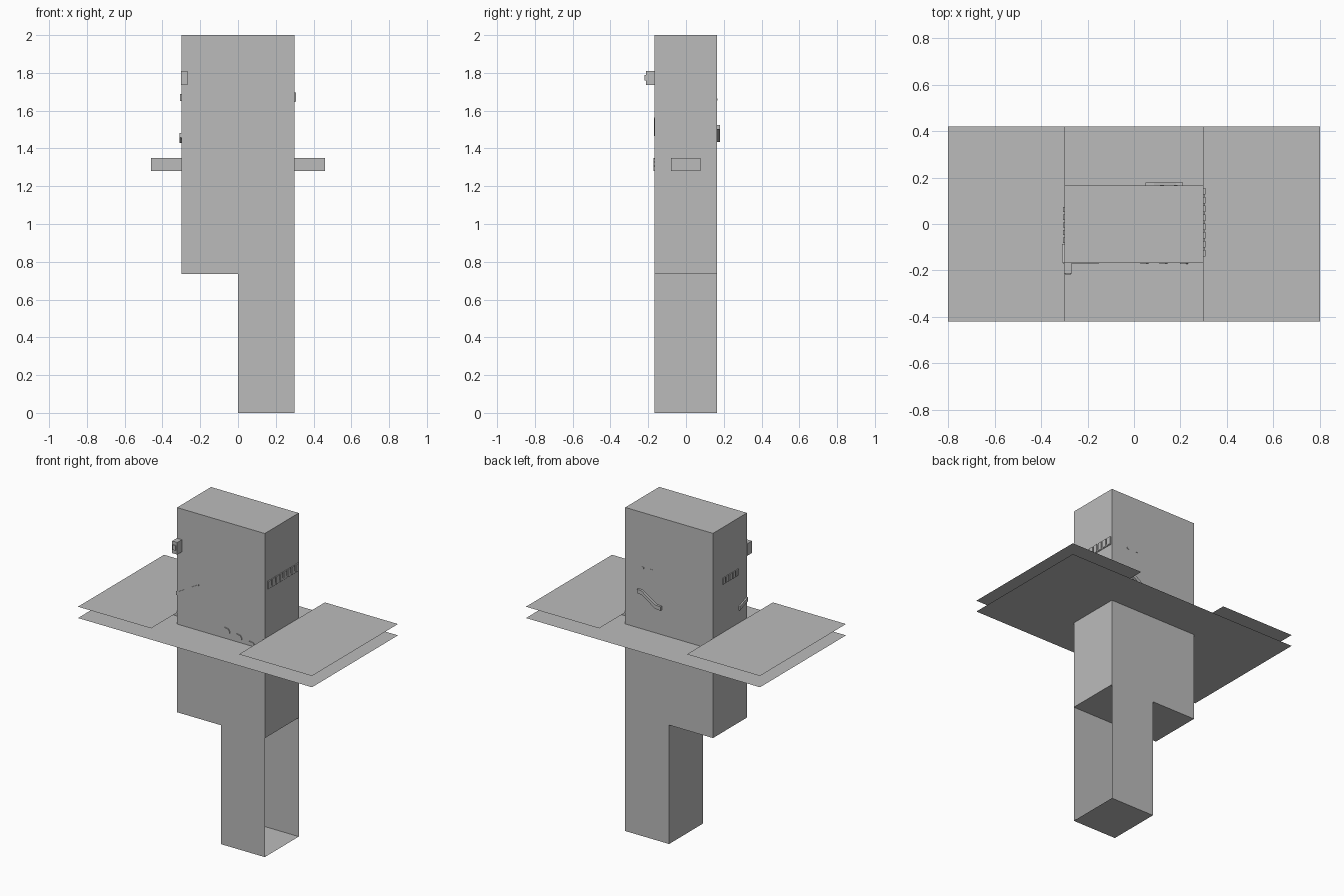
import bpy, bmesh, math
from mathutils import Vector

if "Cube" in bpy.data.objects:
    bpy.data.objects.remove(bpy.data.objects["Cube"])

grey = bpy.data.materials.new("plain_grey")
grey.diffuse_color = (0.5, 0.5, 0.5, 1)
grey.use_nodes = True
grey.node_tree.nodes["Principled BSDF"].inputs["Base Color"].default_value = grey.diffuse_color


def finish(name, bm):
    me = bpy.data.meshes.new(name)
    bm.to_mesh(me)
    bm.free()
    me.materials.append(grey)
    ob = bpy.data.objects.new(name, me)
    bpy.context.collection.objects.link(ob)
    return ob


def box(name, lo, hi, open_side=None):
    """Box between two corners; open_side removes the face pointing that way."""
    bm = bmesh.new()
    bmesh.ops.create_cube(bm, size=1)
    for v in bm.verts:
        v.co = Vector([lo[i] if v.co[i] < 0 else hi[i] for i in range(3)])
    bm.normal_update()
    if open_side:
        gone = [f for f in bm.faces if f.normal.dot(Vector(open_side)) > 0.9]
        bmesh.ops.delete(bm, geom=gone, context='FACES')
    return finish(name, bm)


def sheet(name, x0, x1, z):
    bm = bmesh.new()
    bm.faces.new([bm.verts.new((x, y, z)) for x, y in
                  ((x0, -0.42), (x1, -0.42), (x1, 0.42), (x0, 0.42))])
    return finish(name, bm)


def ribbon(name, pts, width, place, depth):
    """Flat bar following 2D points, raised by depth; place maps (u, v, d) to 3D."""
    bm = bmesh.new()
    rings = []
    for u, v in pts:
        rings.append([bm.verts.new(place(u, v + s * width / 2, d))
                      for s, d in ((-1, 0), (1, 0), (1, depth), (-1, depth))])
    for a, b in zip(rings, rings[1:]):
        for i in range(4):
            j = (i + 1) % 4
            bm.faces.new((a[i], a[j], b[j], b[i]))
    bm.faces.new(rings[0])
    bm.faces.new(rings[-1])
    bmesh.ops.recalc_face_normals(bm, faces=bm.faces)
    return finish(name, bm)


X, F, B = 0.3, -0.167, 0.165   # half width, front and back of the body

# Main body and the single leg, which is open on its right side
box("upper_body", (-X, F, 0.735), (X, B, 2.0))
box("leg", (0, F, 0), (X, B, 0.735), open_side=(1, 0, 0))

# Thin horizontal sheets with side stubs between them
sheet("wide_sheet", -0.8, 0.8, 1.28)
for side, s in (("left", -1), ("right", 1)):
    a, b = sorted((s * X, s * 0.8))
    sheet(side + "_upper_sheet", a, b, 1.35)
    a, b = sorted((s * X, s * 0.46))
    box(side + "_stub", (a, -0.08, 1.28), (b, 0.077, 1.35))

# Small block at the upper front left, with a raised face plate
box("corner_block", (-0.302, -0.212, 1.735), (-0.267, F, 1.81))
box("corner_block_plate", (-0.295, -0.219, 1.76), (-0.274, -0.212, 1.79))

# Bent bar on the back
ribbon("back_bar", [(0.21, 1.512), (0.18, 1.51), (0.085, 1.448), (0.05, 1.445)],
       0.024, lambda u, v, d: (u, B + d, v), 0.014)

# Slanted strip running round the front left corner
ribbon("left_strip", [(-0.085, 1.442), (-0.165, 1.47)], 0.024,
       lambda u, v, d: (-X - d, u, v), 0.009)
ribbon("front_strip", [(-0.305, 1.47), (-0.15, 1.56)], 0.01,
       lambda u, v, d: (u, F - d, v), 0.003)

# Three small hooks on the front
for i, (x, z) in enumerate(((0.045, 1.34), (0.127, 1.322), (0.215, 1.30))):
    ribbon("front_hook_%d" % (i + 1), [(x - 0.018, z + 0.004), (x + 0.008, z), (x + 0.018, z - 0.015)],
           0.01, lambda u, v, d: (u, F - d, v), 0.006)

# Rows of raised studs on the right and left sides
for i in range(8):
    y = -0.125 + i * 0.038
    box("right_stud_%d" % (i + 1), (X, y - 0.014, 1.648), (X + 0.007, y + 0.014, 1.695))
box("right_stud_rail", (X, -0.135, 1.645), (X + 0.004, 0.155, 1.658))
for i in range(5):
    y = -0.07 + i * 0.033
    box("left_stud_%d" % (i + 1), (-X - 0.006, y - 0.011, 1.65), (-X, y + 0.011, 1.688))

# Tiny studs on the back
for i, x in enumerate((0.18, 0.12)):
    box("back_stud_%d" % (i + 1), (x - 0.008, B, 1.655), (x + 0.008, B + 0.002, 1.665))
